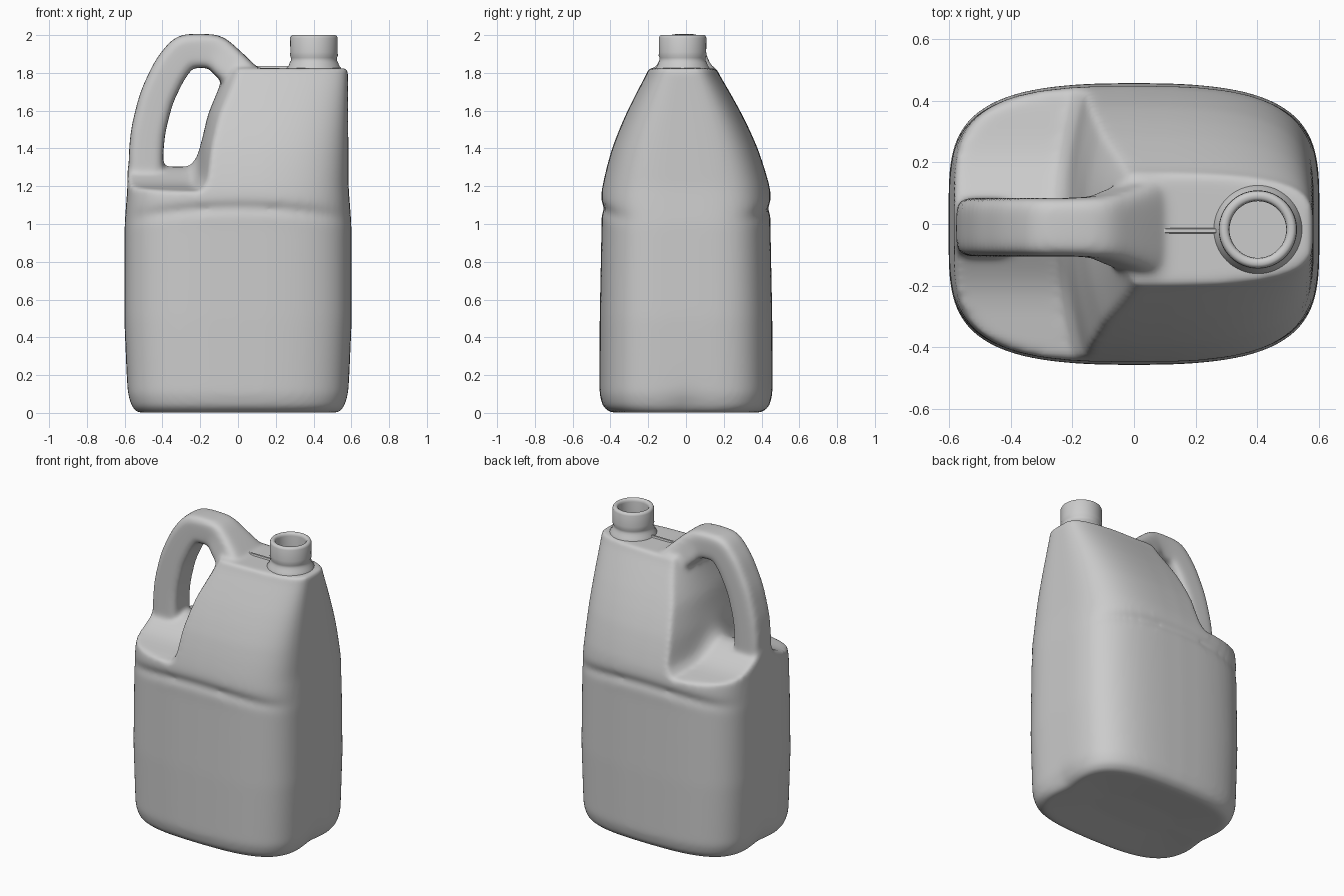
import bpy, bmesh, math
from math import sin, cos, pi, exp

if "Cube" in bpy.data.objects:
    bpy.data.objects.remove(bpy.data.objects["Cube"])


def lerp(tab, t):
    if t <= tab[0][0]:
        return tab[0][1]
    for (a, u), (b, v) in zip(tab, tab[1:]):
        if t <= b:
            return u + (v - u) * (t - a) / (b - a)
    return tab[-1][1]


def curve(tab, t, win=0.03):
    """Softened table lookup."""
    return sum(lerp(tab, t + win * k / 3) for k in range(-3, 4)) / 7


def loft(name, rings, caps=True):
    bm = bmesh.new()
    rows = [[bm.verts.new(p) for p in r] for r in rings]
    n = len(rows[0])
    for a, b in zip(rows, rows[1:]):
        for i in range(n):
            j = (i + 1) % n
            bm.faces.new((a[i], a[j], b[j], b[i]))
    if caps:
        bm.faces.new(rows[0])
        bm.faces.new(rows[-1])
    bmesh.ops.remove_doubles(bm, verts=bm.verts, dist=1e-5)
    bmesh.ops.recalc_face_normals(bm, faces=bm.faces)
    me = bpy.data.meshes.new(name)
    bm.to_mesh(me)
    bm.free()
    ob = bpy.data.objects.new(name, me)
    bpy.context.collection.objects.link(ob)
    return ob


def superellipse(a, n):
    c, s = cos(a), sin(a)
    return (math.copysign(abs(c) ** (2 / n), c), math.copysign(abs(s) ** (2 / n), s))


# Body: bowed rounded-rectangle sections, tapering towards the top
half_y = [(0, .395), (.03, .44), (.1, .458), (.5, .457), (1.0, .447), (1.12, .454), (1.2, .443),
          (1.3, .417), (1.4, .386), (1.5, .345), (1.6, .298), (1.7, .245), (1.82, .178)]
half_x = [(0, .535), (.03, .565), (.1, .585), (.5, .602), (1.0, .6), (1.2, .585), (1.82, .582)]
levels = [0, .012, .025, .04, .06, .08, .1, .13] + [.16 + .02 * i for i in range(83)] + [1.825]
rings = []
for z in levels:
    win = .03 if z > .15 else .012
    wx, wy = curve(half_x, z, win), curve(half_y, z, win)
    lean = -.018 * max(0, (z - 1.2) / .62)
    ring = []
    for i in range(128):
        u, v = superellipse(2 * pi * i / 128, 4.2)
        x, y = u * wx, v * wy * (1 - .1 * u * u)
        # arched waist groove on front and back
        line = 1.085 - .06 * u * u
        y *= 1 - .045 * exp(-((z - line) / .028) ** 2) * min(1, abs(v) ** 3)
        # small dents at the foot of both ends
        x *= 1 - .035 * exp(-(y / .09) ** 2) * exp(-(z / .1) ** 2)
        ring.append((x, y + lean, z))
    rings.append(ring)
# slightly raised centre of the base
rings.insert(0, [(x * .5, y * .3, .014) for x, y, z in rings[0]])
body = loft("jug_body", rings)

# Cutter for the grip recess: curved wall on the right, humped shelf below
wall = [(1.2, -.205), (1.3, -.21), (1.4, -.2), (1.58, -.16), (1.7, -.11), (1.77, -.082), (1.86, -.06)]
rings = []
for k in range(49):
    y = -.6 + k * .025
    shelf = 1.195 + .11 * exp(-(y / .16) ** 2) - .02 * min(1, (y / .42) ** 4)
    ring = [(-.8, y, 2.2), (-.8, y, shelf)]
    for i in range(17):
        z = shelf + (1.95 - shelf) * i / 16
        shift = .06 * min(1.2, abs(y) / lerp(half_y, z)) ** 2
        foot = .05 * exp(-(z - shelf) / .04)
        ring.append((curve(wall, z) + shift - foot, y, z))
    ring.append((ring[-1][0], y, 2.2))
    rings.append(ring)
cutter = loft("recess_cutter", rings)

# Handle: swept rounded section, columns are x, z, half thickness, half width
path = [(-.475, 1.1, .09, .095), (-.487, 1.25, .091, .095), (-.487, 1.38, .091, .095),
        (-.475, 1.5, .091, .095), (-.432, 1.67, .091, .095), (-.36, 1.82, .092, .095),
        (-.285, 1.914, .092, .095), (-.2, 1.917, .09, .095), (-.12, 1.914, .09, .1),
        (-.04, 1.838, .093, .13), (.04, 1.762, .092, .165), (.12, 1.685, .08, .165)]
tabs = [[(i, p[c]) for i, p in enumerate(path)] for c in range(4)]
rings = []
for k in range(78):
    t = k * (len(path) - 1) / 77
    x, z, th, w = (curve(tb, t, .3) for tb in tabs)
    dx = curve(tabs[0], t + .3, .5) - curve(tabs[0], t - .3, .5)
    dz = curve(tabs[1], t + .3, .5) - curve(tabs[1], t - .3, .5)
    d = math.hypot(dx, dz)
    nx, nz = -dz / d, dx / d
    ring = []
    for i in range(40):
        u, v = superellipse(2 * pi * i / 40, 5)
        ring.append((x + nx * u * th, -.01 + v * w, z + nz * u * th))
    rings.append(ring)
handle = loft("handle", rings)

# Combine and blend the joints into one moulded shell
for ob, op in ((cutter, 'DIFFERENCE'), (handle, 'UNION')):
    m = body.modifiers.new(op.title(), 'BOOLEAN')
    m.object, m.operation, m.solver = ob, op, 'EXACT'
    ob.hide_render = True
m = body.modifiers.new("Remesh", 'REMESH')
m.mode, m.voxel_size, m.use_smooth_shade = 'VOXEL', .013, True
m = body.modifiers.new("Soften", 'SMOOTH')
m.factor, m.iterations = .5, 16
bpy.context.view_layer.objects.active = body
body.select_set(True)
bpy.ops.object.convert(target='MESH')
for ob in (cutter, handle):
    bpy.data.objects.remove(ob)

# Neck: lathed spout with collar, groove and open mouth
prof = [(.146, 1.80), (.143, 1.826), (.133, 1.84), (.128, 1.855), (.122, 1.865), (.122, 1.88),
        (.127, 1.892), (.125, 1.91), (.126, 1.985), (.121, 1.996), (.114, 2.0), (.102, 2.0),
        (.094, 1.992), (.092, 1.98), (.092, 1.84), (.0, 1.84)]
rings = [[(.402 + r * cos(2 * pi * i / 64), -.018 + r * sin(2 * pi * i / 64), z) for i in range(64)]
         for r, z in prof]
neck = loft("neck", rings, caps=False)

# Moulding seam between handle and neck
seam = loft("top_seam", [[(x, -.022 + s * w, z) for s, w, z in
                          ((-1, .016, 1.80), (-1, .006, 1.836), (1, .006, 1.836), (1, .016, 1.80))]
                         for x in (.08, .28)])

for ob in (body, neck, seam):
    bpy.ops.object.select_all(action='DESELECT')
    ob.select_set(True)
    bpy.context.view_layer.objects.active = ob
    bpy.ops.object.shade_smooth_by_angle(angle=math.radians(50))
